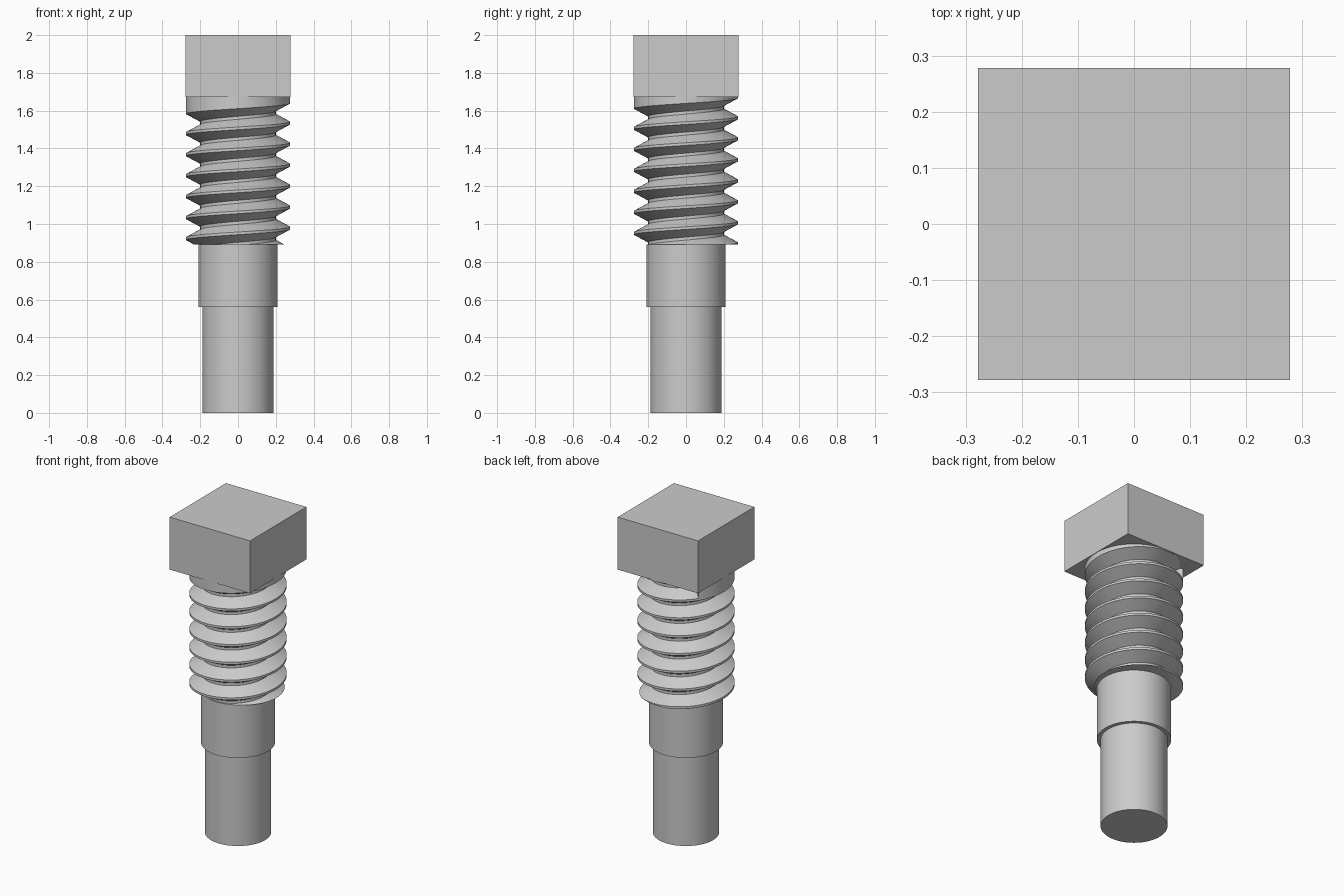
import bpy, bmesh
from math import radians, cos, sin

cube = bpy.data.objects.get("Cube")
if cube:
    bpy.data.objects.remove(cube, do_unlink=True)

steel = bpy.data.materials.new("plain grey steel")
steel.use_nodes = True
GREY = (0.6, 0.6, 0.6, 1)
steel.diffuse_color = GREY
steel.node_tree.nodes["Principled BSDF"].inputs["Base Color"].default_value = GREY

# Main heights and radii
PILOT_TOP, SHANK_TOP, HEAD_BASE, TOP = 0.56, 0.892, 1.672, 2.0
PILOT_R, SHANK_R, ROOT_R, CREST_R = 0.188, 0.209, 0.2, 0.276
HEAD_WIDTH = 0.556
PITCH, LAND, ROOT_FLAT = 0.1112, 0.014, 0.016
STEP = 5  # degrees per thread segment


def finish(obj, smooth=True):
    obj.data.materials.append(steel)
    if smooth:
        bpy.ops.object.select_all(action='DESELECT')
        obj.select_set(True)
        bpy.context.view_layer.objects.active = obj
        bpy.ops.object.shade_smooth_by_angle(angle=radians(30))


def cylinder(name, radius, z0, z1):
    bpy.ops.mesh.primitive_cylinder_add(vertices=72, radius=radius, depth=z1 - z0,
                                        location=(0, 0, (z0 + z1) / 2))
    obj = bpy.context.object
    obj.name = name
    finish(obj)


def threaded_body():
    bm = bmesh.new()
    # One pitch of the thread: crest land, V groove with a narrow flat root
    profile = [(-LAND / 2, CREST_R), (LAND / 2, CREST_R),
               ((PITCH - ROOT_FLAT) / 2, ROOT_R), ((PITCH + ROOT_FLAT) / 2, ROOT_R),
               (PITCH - LAND / 2, CREST_R)]
    groove_end = 6 * 360 + 50

    def column(turn, cut):
        a = radians(turn + 90)
        base = 0.895 + PITCH * turn / 360
        ring = []
        for dz, r in profile:
            r = r if cut else CREST_R
            ring.append(bm.verts.new((r * cos(a), r * sin(a), base + dz)))
        return ring

    # Sweep up the helix; past the groove end the body stays full width
    columns = [column(t, True) for t in range(-2 * 360, groove_end + 1, STEP)]
    columns += [column(t, False) for t in range(groove_end, 9 * 360, STEP)]
    for left, right in zip(columns, columns[1:]):
        for k in range(len(profile) - 1):
            bm.faces.new((left[k], right[k], right[k + 1], left[k + 1]))
    bmesh.ops.remove_doubles(bm, verts=bm.verts, dist=0.0001)

    # Trim flat at both ends and cap
    for z, normal in ((SHANK_TOP, -1), (HEAD_BASE + 0.003, 1)):
        cut = bmesh.ops.bisect_plane(bm, geom=bm.verts[:] + bm.edges[:] + bm.faces[:],
                                     plane_co=(0, 0, z), plane_no=(0, 0, normal),
                                     clear_outer=True)
        rim = [e for e in cut["geom_cut"] if isinstance(e, bmesh.types.BMEdge)]
        bmesh.ops.holes_fill(bm, edges=rim, sides=0)
    bmesh.ops.recalc_face_normals(bm, faces=bm.faces)

    mesh = bpy.data.meshes.new("threaded_body")
    bm.to_mesh(mesh)
    bm.free()
    obj = bpy.data.objects.new("threaded_body", mesh)
    bpy.context.collection.objects.link(obj)
    finish(obj)


# Stepped shaft
cylinder("pilot_shaft", PILOT_R, 0, PILOT_TOP)
cylinder("shoulder_shaft", SHANK_R, PILOT_TOP, SHANK_TOP)
threaded_body()

# Square head
bpy.ops.mesh.primitive_cube_add(size=1, location=(0, 0, (HEAD_BASE + TOP) / 2))
head = bpy.context.object
head.name = "square_head"
head.scale = (HEAD_WIDTH, HEAD_WIDTH, TOP - HEAD_BASE)
finish(head, smooth=False)
